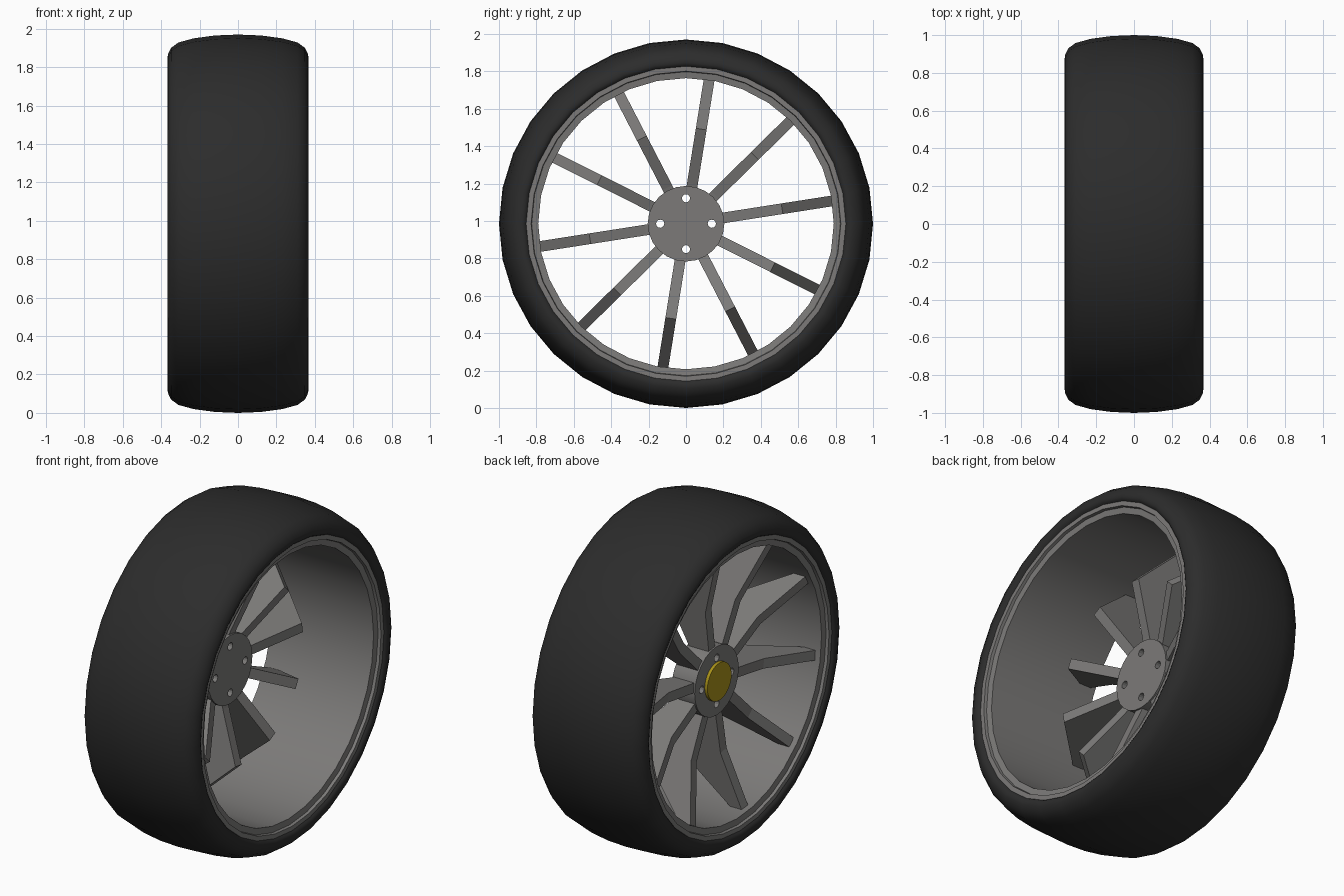
import bpy, bmesh
from math import pi, sin, cos, radians

if "Cube" in bpy.data.objects:
    bpy.data.objects.remove(bpy.data.objects["Cube"])

CZ = 0.985          # axle height
SQUASH = 0.985      # slight vertical flattening of the whole wheel


def material(name, rgb):
    m = bpy.data.materials.new(name)
    m.diffuse_color = (*rgb, 1)
    m.use_nodes = True
    m.node_tree.nodes["Principled BSDF"].inputs["Base Color"].default_value = m.diffuse_color
    return m


RUBBER = material("rubber", (0.025, 0.025, 0.025))
METAL = material("dark_metal", (0.2, 0.195, 0.19))
GOLD = material("gold", (0.4, 0.29, 0.01))


def place(x, r, a, t=0.0):
    """Axle position, radius, angle and sideways offset to world space."""
    return (x, r * cos(a) - t * sin(a), CZ + SQUASH * (r * sin(a) + t * cos(a)))


def finish(name, bm, mat, angle=None):
    bmesh.ops.recalc_face_normals(bm, faces=bm.faces)
    me = bpy.data.meshes.new(name)
    bm.to_mesh(me)
    bm.free()
    ob = bpy.data.objects.new(name, me)
    bpy.context.collection.objects.link(ob)
    if mat:
        me.materials.append(mat)
    if angle:
        bpy.ops.object.select_all(action='DESELECT')
        ob.select_set(True)
        bpy.context.view_layer.objects.active = ob
        bpy.ops.object.shade_smooth_by_angle(angle=radians(angle))
    return ob


def lathe(name, profile, sides, mat, angle, closed=True):
    """Spin a profile of (x, radius) points around the axle."""
    bm = bmesh.new()
    rings = [[bm.verts.new(place(x, r, 2 * pi * i / sides)) for x, r in profile]
             for i in range(sides)]
    n = len(profile)
    for i in range(sides):
        p, q = rings[i], rings[(i + 1) % sides]
        for j in range(n if closed else n - 1):
            k = (j + 1) % n
            bm.faces.new((p[j], p[k], q[k], q[j]))
    return finish(name, bm, mat, angle)


def disc(bm, x0, x1, radius, sides, at_r=0.0, at_a=0.0):
    """Capped cylinder along the axle, optionally off centre."""
    _, cy, cz = place(0, at_r, at_a)
    ends = []
    for x in (x0, x1):
        ring = []
        for i in range(sides):
            _, y, z = place(x, radius, 2 * pi * i / sides)
            ring.append(bm.verts.new((x, y + cy, z + cz - CZ)))
        bm.faces.new(ring)
        ends.append(ring)
    for i in range(sides):
        k = (i + 1) % sides
        bm.faces.new((ends[0][i], ends[0][k], ends[1][k], ends[1][i]))


def mirrored(half):
    """Half profile from the middle outwards, mirrored across x = 0."""
    return [(-x, r) for x, r in reversed(half) if x > 0] + half


# Tyre: rounded tread and sidewalls
lathe("tyre", mirrored([(0, 1.0), (0.12, 0.995), (0.23, 0.98), (0.31, 0.958),
                        (0.348, 0.93), (0.365, 0.895), (0.367, 0.875),
                        (0.36, 0.86), (0.345, 0.85)]),
      32, RUBBER, 60, closed=False)

# Rim: barrel with stepped lips on both ends
inner = [(0.33, 0.79), (0.335, 0.825), (0.352, 0.828), (0.352, 0.858), (0.33, 0.858)]
lathe("rim", mirrored(inner), 32, METAL, 30)

# Spokes: bent plates, deep in the middle and tapering to the outer lip
outline = [(-0.07, 0.17), (-0.055, 0.22), (0.06, 0.52), (-0.235, 0.8),
           (-0.30, 0.8), (-0.195, 0.45), (-0.19, 0.17)]
for s in range(10):
    a = radians(9 + 36 * s)
    bm = bmesh.new()
    sides = [[bm.verts.new(place(x, r, a, t)) for x, r in outline]
             for t in (-0.029, 0.029)]
    for ring in sides:
        bm.faces.new(ring)
    for j in range(len(outline)):
        k = (j + 1) % len(outline)
        bm.faces.new((sides[0][j], sides[0][k], sides[1][k], sides[1][j]))
    finish(f"spoke_{s + 1}", bm, METAL)

# Hub with four bolt holes
bm = bmesh.new()
disc(bm, -0.2, -0.05, 0.205, 24)
hub = finish("hub", bm, METAL, 30)

bm = bmesh.new()
for h in range(4):
    disc(bm, -0.3, 0.1, 0.022, 12, 0.138, h * pi / 2)
cutter = finish("bolt_hole_cutter", bm, None)
cutter.hide_render = True
cutter.hide_viewport = True
cut = hub.modifiers.new("bolt_holes", 'BOOLEAN')
cut.operation = 'DIFFERENCE'
cut.solver = 'EXACT'
cut.object = cutter

# Gold centre cap on the outer side
bm = bmesh.new()
disc(bm, -0.218, -0.19, 0.112, 32)
finish("centre_cap", bm, GOLD, 30)
